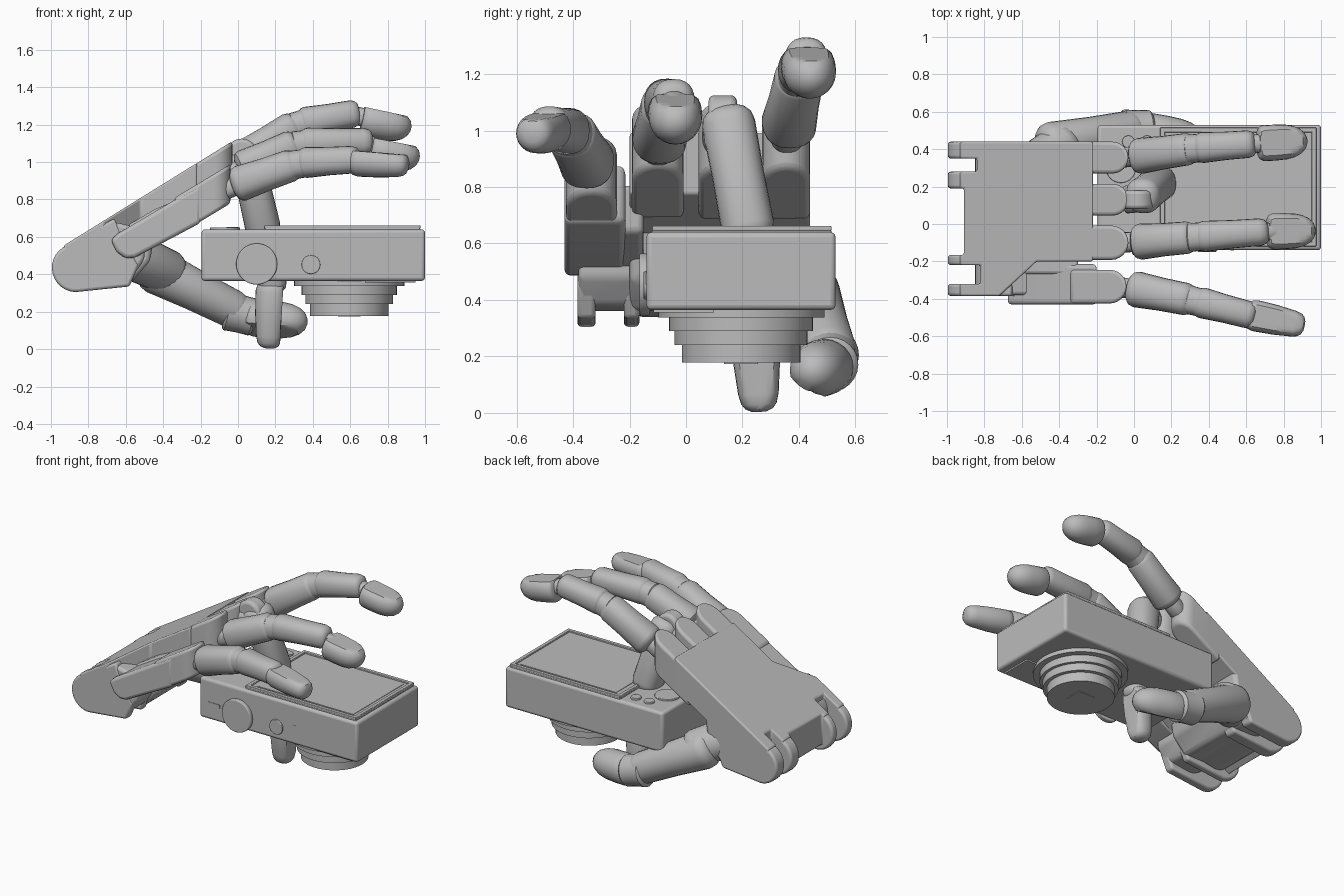
import bpy, bmesh, math
from mathutils import Vector, Matrix

if "Cube" in bpy.data.objects:
    bpy.data.objects.remove(bpy.data.objects["Cube"], do_unlink=True)

grey = bpy.data.materials.new("plain grey")
grey.use_nodes = True
grey.diffuse_color = (0.5, 0.5, 0.5, 1)
grey.node_tree.nodes["Principled BSDF"].inputs["Base Color"].default_value = (0.5, 0.5, 0.5, 1)


def finish(name, bm, bevel=0.0):
    bmesh.ops.recalc_face_normals(bm, faces=bm.faces)
    mesh = bpy.data.meshes.new(name)
    bm.to_mesh(mesh)
    bm.free()
    mesh.materials.append(grey)
    ob = bpy.data.objects.new(name, mesh)
    bpy.context.collection.objects.link(ob)
    bpy.ops.object.select_all(action='DESELECT')
    ob.select_set(True)
    bpy.context.view_layer.objects.active = ob
    if bevel:
        mod = ob.modifiers.new("soft edges", 'BEVEL')
        mod.width, mod.segments, mod.limit_method = bevel, 3, 'ANGLE'
    bpy.ops.object.shade_smooth_by_angle(angle=math.radians(35))
    return ob


def prism(name, points, offset, bevel=0.0, matrix=None):
    """Extrude a closed outline by an offset vector."""
    bm = bmesh.new()
    face = bm.faces.new([bm.verts.new(p) for p in points])
    ext = bmesh.ops.extrude_face_region(bm, geom=[face])
    bmesh.ops.translate(bm, vec=offset, verts=[v for v in ext["geom"] if isinstance(v, bmesh.types.BMVert)])
    if matrix:
        bm.transform(matrix)
    return finish(name, bm, bevel)


def side_prism(name, profile, y0, y1, bevel=0.015):
    return prism(name, [(x, y0, z) for x, z in profile], (0, y1 - y0, 0), bevel)


def sheared_slab(name, outline, x0, top, slope, thick, bevel=0.018):
    """Plan outline whose top passes through height top at x0 and climbs along x."""
    shear = Matrix.Identity(4)
    shear[2][0], shear[2][3] = slope, top - slope * x0
    return prism(name, [(x, y, -thick) for x, y in outline], (0, 0, thick), bevel, shear)


def box(name, lo, hi, bevel=0.0):
    return prism(name, [(lo[0], lo[1], lo[2]), (hi[0], lo[1], lo[2]), (hi[0], hi[1], lo[2]), (lo[0], hi[1], lo[2])],
                 (0, 0, hi[2] - lo[2]), bevel)


def disc(name, centre, r, depth, axis='Z', bevel=0.0):
    bm = bmesh.new()
    bmesh.ops.create_cone(bm, cap_ends=True, segments=48, radius1=r, radius2=r, depth=depth)
    if axis != 'Z':
        bm.transform(Matrix.Rotation(math.pi / 2, 4, axis))
    bm.transform(Matrix.Translation(centre))
    return finish(name, bm, bevel)


def arc(cx, cz, r, a0, a1, n=12):
    return [(cx + r * math.cos(math.radians(a0 + (a1 - a0) * i / n)),
             cz + r * math.sin(math.radians(a0 + (a1 - a0) * i / n))) for i in range(n + 1)]


LINK = [(0, .5), (.02, .72), (.06, .92), (.12, 1), (.5, .97), (.88, 1), (.95, .9), (.985, .7), (1, .45)]
TIP = [(0, .75), (.03, .9), (.1, 1), (.35, 1.02), (.58, 1), (.74, .91), (.87, .73), (.96, .46), (1, .15)]
BLUNT = [(0, .7), (.06, .9), (.15, 1), (.5, .98), (.82, .88), (.92, .78), (.97, .62), (1, .35)]


def limb(name, p, q, r0, r1, rings=LINK, up=(0, 0, 1), flat=2.0, power=0.85, n=24):
    """Rounded tapering link from p to q; flat clips its upper side for a nail."""
    p, q = Vector(p), Vector(q)
    d = (q - p).normalized()
    side = Vector(up).cross(d).normalized()
    top = d.cross(side)
    bm = bmesh.new()
    loops = []
    for t, k in rings:
        r = (r0 + (r1 - r0) * t) * k
        loop = []
        for i in range(n):
            a = math.tau * i / n
            c, s = (math.copysign(abs(f(a)) ** power, f(a)) for f in (math.cos, math.sin))
            loop.append(bm.verts.new(p.lerp(q, t) + side * (c * r) + top * min(s * r, flat * r0)))
        loops.append(loop)
    for a, b in zip(loops, loops[1:]):
        for i in range(n):
            bm.faces.new((a[i], a[(i + 1) % n], b[(i + 1) % n], b[i]))
    bm.faces.new(loops[0][::-1])
    bm.faces.new(loops[-1])
    return finish(name, bm)


# Camera body, lying lens down
box("camera_body", (-.195, -.14, .365), (1, .53, .64), .018)
box("screen_surround", (.14, -.12, .63), (.975, .515, .652), .008)
box("screen_glass", (.2, -.075, .65), (.925, .47, .655))
for i, (lo, hi) in enumerate([((.14, -.12), (.975, -.095)), ((.14, .49), (.975, .515)),
                              ((.14, -.12), (.165, .515)), ((.95, -.12), (.975, .515))]):
    box(f"screen_rim_{i + 1}", (*lo, .645), (*hi, .662), .004)
box("base_plate", (.68, -.115, .355), (.95, .1, .37))

# Stepped lens
for i, (r, z0, z1) in enumerate([(.295, .338, .37), (.255, .29, .34), (.235, .24, .30), (.21, .178, .25)]):
    disc(f"lens_step_{i + 1}", (.595, .195, (z0 + z1) / 2), r, z1 - z0)
box("lens_window", (.535, .135, .174), (.655, .255, .18))

# Camera controls
disc("front_dial", (.1, -.147, .455), .11, .035, 'X', .006)
disc("front_button", (.39, -.14, .452), .05, .02, 'X', .004)
box("strap_slot", (-.125, -.143, .462), (-.04, -.135, .486))
box("indicator", (.515, -.143, .455), (.535, -.135, .498))
disc("top_dial", (-.07, .3, .64), .08, .022, bevel=.004)
for i, x in enumerate((-.03, .07)):
    disc(f"top_button_{i + 1}", (x, .44, .64), .033, .025, bevel=.004)

# Wrist hinge prongs and palm heel
prong = arc(-.865, .435, .13, 122, 268) + [(-.58, .335), (-.53, .45), (-.62, .6), (-.66, .7)]
for i, (y0, y1) in enumerate([(.35, .44), (.19, .28), (-.22, -.165), (-.385, -.32)]):
    side_prism(f"wrist_prong_{i + 1}", prong, y0, y1)
heel = arc(-.71, .5, .14, 122, 268)
side_prism("wrist_core", arc(-.79, .46, .12, 122, 268) + [(-.55, .38), (-.5, .6), (-.62, .7)], -.17, .19)
side_prism("palm_heel", heel + [(-.57, .36), (-.47, .47), (-.42, .78), (-.46, .82)], -.2, .44, .025)
side_prism("outer_heel", heel + [(-.57, .38), (-.5, .48), (-.5, .64), (-.66, .68)], -.38, -.15, .02)

# Back of the hand, with wrist notches and the cut-away outer corner
back = [(-.22, .44), (-.93, .44), (-.93, .35), (-.84, .35), (-.84, .28), (-.93, .28), (-.93, .19), (-.91, .19),
        (-.91, -.165), (-.93, -.165), (-.93, -.22), (-.82, -.22), (-.82, -.32), (-.93, -.32), (-.93, -.385),
        (-.72, -.385), (-.52, -.2), (-.22, -.2)]
sheared_slab("palm_back", back, -.97, .53, .62, .22, .012)
side_prism("outer_palm", [(-.68, .585), (-.65, .52), (-.6, .485), (-.55, .49), (-.2, .675), (-.2, .88), (-.64, .62)],
           -.43, -.215, .02)
side_prism("palm_web", [(-.66, .62), (-.45, .745), (-.3, .81), (-.3, .64), (-.6, .46)], -.27, -.15, .02)

# Round-ended knuckle blocks
for name, y, w, end, top, slope, thick in [
        ("index", .355, .085, -.03, 1.055, .62, .24), ("middle", .13, .085, -.03, 1.055, .62, .24),
        ("ring", -.1, .092, -.03, 1.055, .62, .24), ("little", -.335, .09, -.04, .935, .6, .21)]:
    outline = [(end - .3, y - w), *arc(end - w, y, w, -90, 90), (end - .3, y + w)]
    sheared_slab(name + "_knuckle", outline, end - w, top, slope, thick)

# Extended fingers: pivot, base, middle link and tip
fingers = {
    "index": ([(-.03, .355, .98), (.32, .405, 1.205), (.65, .43, 1.265)],
              (.665, .43, 1.235), (.925, .445, 1.18), .097, TIP),
    "ring": ([(-.03, -.1, .94), (.32, -.07, 1.1), (.72, -.04, 1.11)],
             (.715, -.04, 1.07), (.97, -.035, 1.02), .097, TIP),
    "little": ([(-.06, -.335, .86), (.32, -.41, .995), (.65, -.495, 1.015)],
               (.6, -.48, 1.01), (.91, -.545, .985), .085, BLUNT),
}
for name, (pts, t0, t1, tr, rings) in fingers.items():
    a, b, c = map(Vector, pts)
    limb(name + "_pivot", a - Vector((.04, 0, .02)), a.lerp(b, .25), .055, .055)
    limb(name + "_base", a.lerp(b, .09), b, .098, .085)
    limb(name + "_joint", a.lerp(b, .9), b.lerp(c, .2), .078, .078)
    limb(name + "_middle", b.lerp(c, .02), c, .084, .072)
    limb(name + "_tip_pivot", b.lerp(c, .85), Vector(t0).lerp(Vector(t1), .4), .05, .05)
    limb(name + "_tip", t0, t1, tr, tr * .92, rings, flat=.62, power=1)

# Middle finger, curled down past the camera
disc("middle_pivot", (.02, .13, 1.04), .085, .1, 'X', .02)
limb("middle_hinge", (-.06, .13, .98), (.1, .14, .98), .075, .075)
limb("middle_base", (.035, .14, 1.08), (.145, .23, .6), .095, .095, up=(1, 0, 0))
limb("middle_middle", (.14, .22, .66), (.19, .24, .3), .085, .075, up=(1, 0, 0))
limb("middle_tip", (.185, .24, .36), (.165, .26, .005), .09, .08, BLUNT, up=(1, 0, 0), flat=.65, power=.9)

# Thumb
limb("thumb_root", (-.68, .2, .55), (-.33, .46, .39), .14, .118, power=1)
limb("thumb_base", (-.5, .41, .45), (.04, .515, .18), .128, .1, power=1)
limb("thumb_joint", (-.07, .505, .21), (.1, .51, .165), .108, .1, power=1)
limb("thumb_tip", (.05, .5, .165), (.37, .44, .145), .1, .098, TIP, up=(.1, -.5, -.8), flat=.7, power=1)
